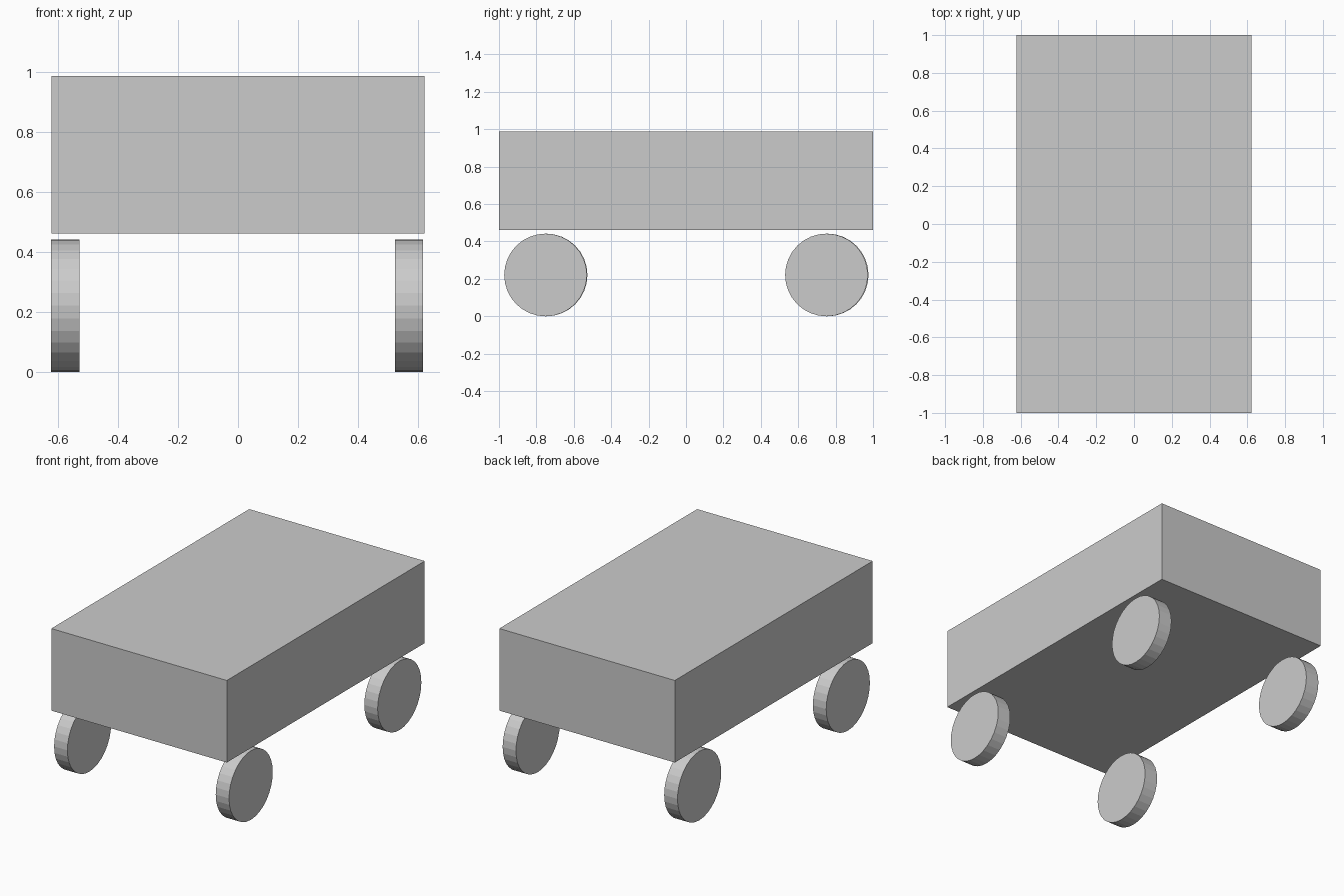
import bpy
from math import pi

if "Cube" in bpy.data.objects:
    bpy.data.objects.remove(bpy.data.objects["Cube"])

RADIUS = 0.221
WIDTH = 0.094

# Box body
bpy.ops.mesh.primitive_cube_add(size=1, location=(0, 0, 0.725))
body = bpy.context.object
body.name = "cart_body"
body.scale = (1.242, 2.0, 0.525)


# Disc wheels, floating just under the body
def wheel(name, x, y):
    bpy.ops.mesh.primitive_cylinder_add(
        vertices=32, radius=RADIUS, depth=WIDTH,
        location=(x, y, RADIUS), rotation=(0, pi / 2, 0))
    bpy.context.object.name = name


for name, x, y in (("front_left_wheel", -0.576, -0.748),
                   ("back_left_wheel", -0.576, 0.755),
                   ("front_right_wheel", 0.57, -0.751),
                   ("back_right_wheel", 0.57, 0.751)):
    wheel(name, x, y)
